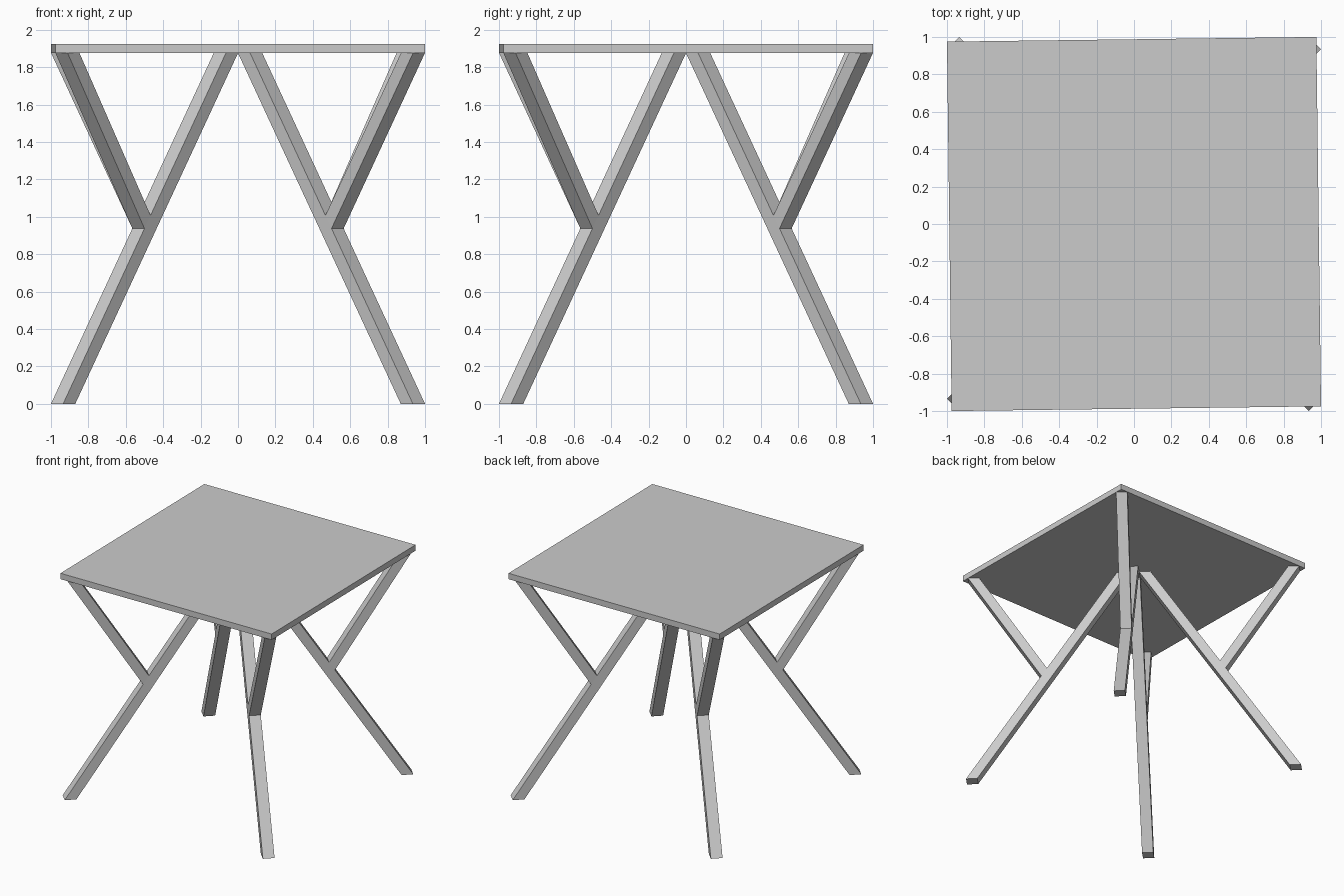
import bpy, bmesh
from math import pi
from mathutils import Matrix, Vector

if "Cube" in bpy.data.objects:
    bpy.data.objects.remove(bpy.data.objects["Cube"])

TOP_Z, THICK = 1.875, 0.05
HALF = 0.9875                      # half side of the top
TWIST = Matrix.Rotation(0.0127, 4, 'Z')
W = 0.0325                         # half leg width, measured along x

# Y-shaped leg profile along the diagonal: (x = y position, z)
PROFILE = [(0.9025, 0), (0.9675, 0), (0.5325, 0.9375), (0.9675, TOP_Z),
           (0.9025, TOP_Z), (0.5, 1.0075), (0.0975, TOP_Z), (0.0325, TOP_Z)]
BRANCH_TOP = (3, 4)                # profile points that follow the twisted top


def add_object(name, bm):
    bmesh.ops.recalc_face_normals(bm, faces=bm.faces[:])
    mesh = bpy.data.meshes.new(name)
    bm.to_mesh(mesh)
    bm.free()
    obj = bpy.data.objects.new(name, mesh)
    bpy.context.collection.objects.link(obj)
    return obj


def make_leg(name, angle):
    bm = bmesh.new()
    sides = []
    for w in (W, -W):
        ring = []
        for i, (s, z) in enumerate(PROFILE):
            p = Vector((s + w, s - w, z))
            if i in BRANCH_TOP:
                p = TWIST @ Vector((p.x * HALF, p.y * HALF, z))
            ring.append(bm.verts.new(p))
        sides.append(ring)
    a, b = sides
    n = len(PROFILE)
    for i in range(n):
        j = (i + 1) % n
        bm.faces.new((a[i], a[j], b[j], b[i]))
    # each side is split into foot, branch and upper leg
    for r in sides:
        for quad in ((0, 1, 2, 7), (2, 3, 4, 5), (2, 5, 6, 7)):
            bm.faces.new([r[k] for k in quad])
    bmesh.ops.rotate(bm, verts=bm.verts[:], cent=(0, 0, 0),
                     matrix=Matrix.Rotation(angle, 3, 'Z'))
    return add_object(name, bm)


# Four forked legs
for k, name in enumerate(("back_right_leg", "back_left_leg",
                          "front_left_leg", "front_right_leg")):
    make_leg(name, k * pi / 2)

# Slightly turned square table top
bm = bmesh.new()
bmesh.ops.create_cube(bm, size=1, matrix=Matrix.Translation((0, 0, TOP_Z + THICK / 2))
                      @ TWIST @ Matrix.Diagonal((2 * HALF, 2 * HALF, THICK, 1)))
add_object("table_top", bm)
